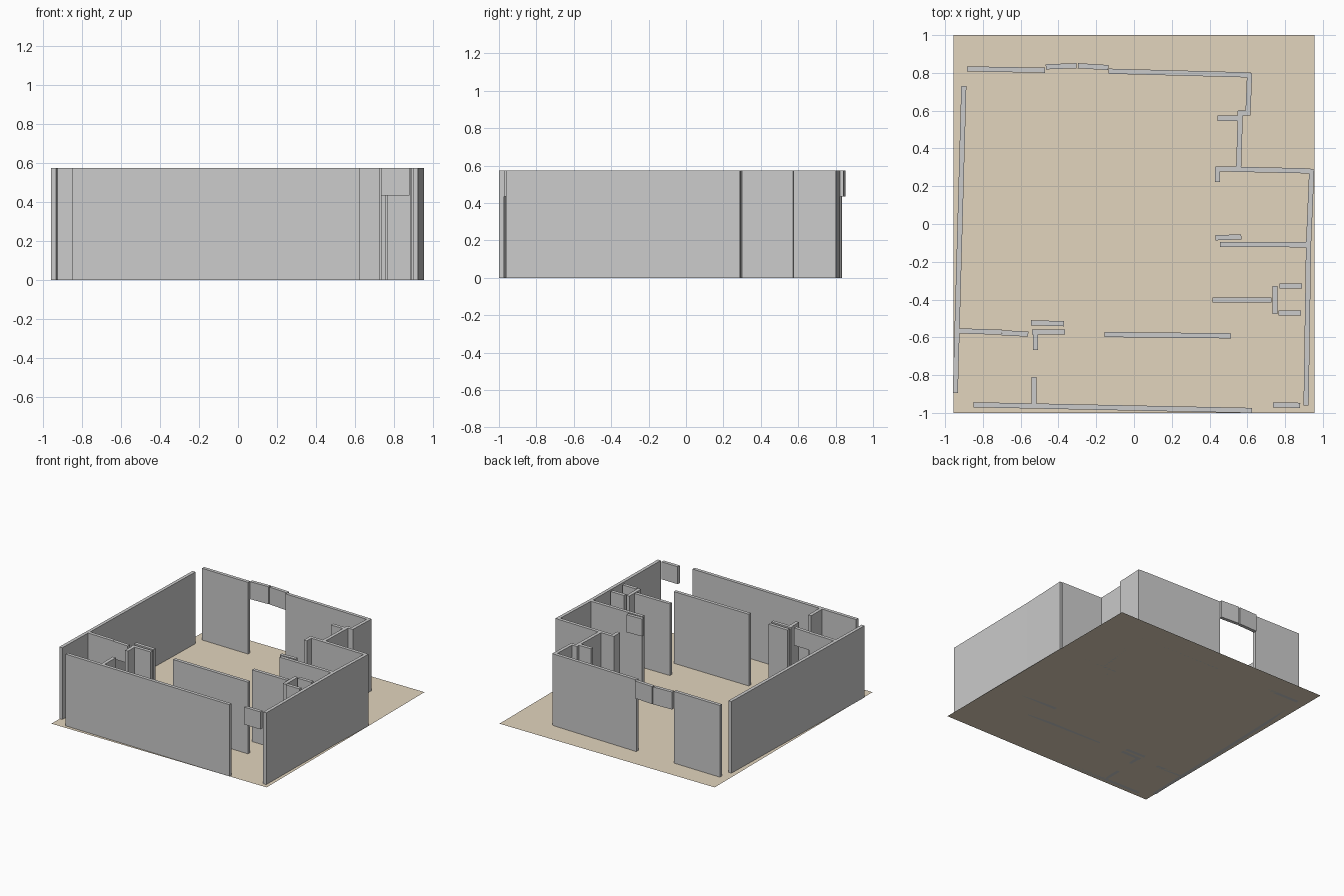
import bpy
from mathutils import Vector

if "Cube" in bpy.data.objects:
    bpy.data.objects.remove(bpy.data.objects["Cube"])

T = 0.027      # wall thickness
H = 0.575      # wall height
DOOR = 0.435   # underside of door heads


def wall(name, x1, y1, x2, y2, z0=0.0):
    """Straight wall block along a plan centreline."""
    a, b = Vector((x1, y1)), Vector((x2, y2))
    d = (b - a).normalized()
    n = Vector((-d.y, d.x)) * (T / 2)
    plan = [a - n, b - n, b + n, a + n]
    verts = [(p.x, p.y, z) for z in (z0, H) for p in plan]
    faces = [(3, 2, 1, 0), (4, 5, 6, 7)]
    faces += [(i, (i + 1) % 4, (i + 1) % 4 + 4, i + 4) for i in range(4)]
    me = bpy.data.meshes.new(name)
    me.from_pydata(verts, [], faces)
    ob = bpy.data.objects.new(name, me)
    bpy.context.collection.objects.link(ob)
    return ob


# Floor sheet
me = bpy.data.meshes.new("floor")
me.from_pydata([(-0.955, -1, 0), (0.955, -1, 0), (0.955, 1, 0), (-0.955, 1, 0)],
               [], [(0, 1, 2, 3)])
floor = bpy.data.objects.new("floor", me)
bpy.context.collection.objects.link(floor)
mat = bpy.data.materials.new("floor_tan")
mat.diffuse_color = (0.76, 0.66, 0.51, 1)
mat.use_nodes = True
mat.node_tree.nodes["Principled BSDF"].inputs["Base Color"].default_value = mat.diffuse_color
me.materials.append(mat)

# Outer walls
wall("back_wall_left", -0.885, 0.821, -0.472, 0.814)
wall("back_wall_right", -0.135, 0.809, 0.618, 0.789)
wall("upper_right_wall", 0.612, 0.798, 0.603, 0.575)
wall("upper_step_wall", 0.548, 0.586, 0.612, 0.588)
wall("recess_wall", 0.563, 0.588, 0.554, 0.295)
wall("recess_cross_wall", 0.43, 0.292, 0.935, 0.281)
wall("right_wall_rear", 0.941, 0.29, 0.924, -0.11)
wall("right_wall_front", 0.924, -0.11, 0.911, -0.962)
wall("front_wall", -0.85, -0.957, 0.625, -0.987)
wall("left_wall", -0.901, 0.73, -0.946, -0.895)

# Inner partitions
wall("recess_return", 0.442, 0.222, 0.442, 0.302)
wall("right_partition", 0.455, -0.108, 0.92, -0.11)
wall("right_room_partition", 0.415, -0.402, 0.727, -0.402)
wall("middle_partition", -0.157, -0.585, 0.513, -0.592)
wall("left_partition", -0.925, -0.566, -0.7, -0.573)
wall("left_pier_front", -0.54, -0.572, -0.365, -0.572)
wall("left_pier_back", -0.545, -0.523, -0.37, -0.528)
wall("left_return_upper", -0.521, -0.572, -0.521, -0.668)
wall("left_return_lower", -0.53, -0.81, -0.53, -0.955)

# Service shaft
wall("shaft_side", 0.746, -0.328, 0.746, -0.477)
wall("shaft_back", 0.77, -0.329, 0.89, -0.329)
wall("shaft_front", 0.765, -0.472, 0.884, -0.472)

# Heads above openings
wall("back_head_left", -0.467, 0.832, -0.305, 0.838, DOOR)
wall("back_head_right", -0.297, 0.838, -0.136, 0.828, DOOR)
wall("recess_head", 0.442, 0.56, 0.552, 0.56, DOOR)
wall("right_room_head", 0.432, -0.073, 0.568, -0.068, DOOR)
wall("left_room_head", -0.7, -0.576, -0.56, -0.583, DOOR)
wall("front_head", 0.735, -0.958, 0.88, -0.96, DOOR)
